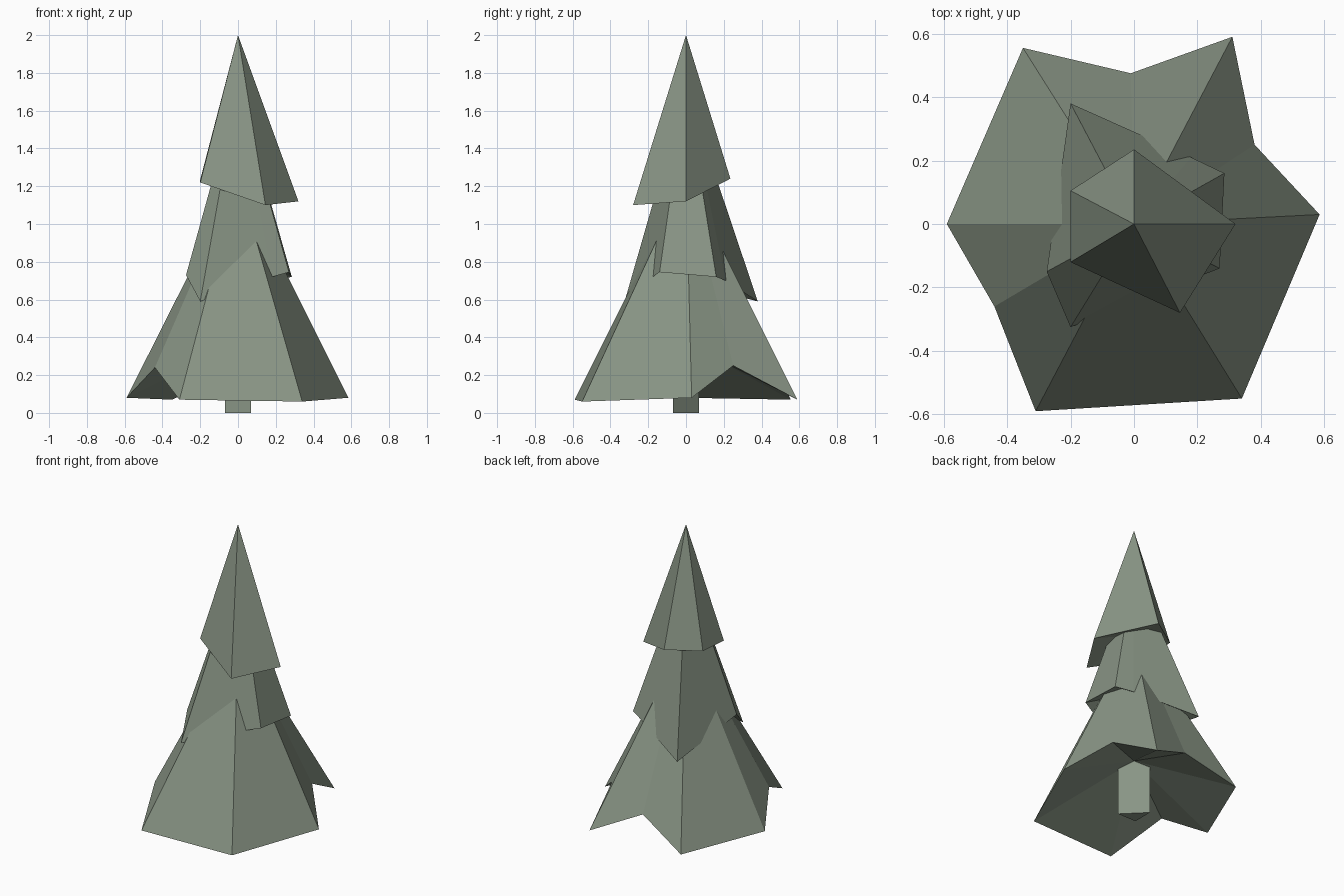
import bpy
import bmesh

# Remove the default cube only
default_cube = bpy.data.objects.get("Cube")
if default_cube:
    bpy.data.objects.remove(default_cube, do_unlink=True)

# One muted green-grey for the whole tree
sage = bpy.data.materials.new("sage_green")
sage.use_nodes = True
sage_colour = (0.25, 0.30, 0.235, 1)
sage.diffuse_color = sage_colour
sage.node_tree.nodes["Principled BSDF"].inputs["Base Color"].default_value = sage_colour


def finish(name, bm):
    """Turn a bmesh into a flat-shaded, coloured object."""
    bmesh.ops.recalc_face_normals(bm, faces=bm.faces)
    mesh = bpy.data.meshes.new(name)
    bm.to_mesh(mesh)
    bm.free()
    mesh.materials.append(sage)
    obj = bpy.data.objects.new(name, mesh)
    bpy.context.collection.objects.link(obj)
    return obj


def foliage_tier(name, rim, tip_height, hollow_height):
    """Jagged low-poly cone: a rim fanned up to the tip and to a raised underside."""
    bm = bmesh.new()
    ring = [bm.verts.new(point) for point in rim]
    for height in (tip_height, hollow_height):
        centre = bm.verts.new((0, 0, height))
        for start, end in zip(ring, ring[1:] + ring[:1]):
            bm.faces.new((start, end, centre))
    return finish(name, bm)


def prism(name, outline, bottom, top):
    """Straight post extruded from a flat outline."""
    bm = bmesh.new()
    base = bm.faces.new([bm.verts.new((x, y, bottom)) for x, y in outline])
    result = bmesh.ops.extrude_face_region(bm, geom=[base], use_keep_orig=True)
    raised = [item for item in result["geom"] if isinstance(item, bmesh.types.BMVert)]
    bmesh.ops.translate(bm, verts=raised, vec=(0, 0, top - bottom))
    return finish(name, bm)


# Wide lower skirt: long branch tips with three raised notches
lower_rim = [
    (-0.59, 0, 0.08), (-0.44, -0.26, 0.24), (-0.31, -0.59, 0.07),
    (0.34, -0.55, 0.06), (0.585, 0.03, 0.08), (0.38, 0.25, 0.25),
    (0.31, 0.59, 0.07), (-0.01, 0.475, 0.22), (-0.35, 0.555, 0.07),
]
foliage_tier("lower_branches", lower_rim, tip_height=1.25, hollow_height=0.37)

# Middle skirt, pierced by the ridges of the lower one
middle_rim = [
    (-0.2, -0.325, 0.59), (0.18, -0.175, 0.72), (0.27, -0.14, 0.745),
    (0.285, 0.16, 0.72), (0.18, 0.21, 0.7), (-0.2, 0.38, 0.59),
    (-0.275, -0.15, 0.73),
]
foliage_tier("middle_branches", middle_rim, tip_height=1.72, hollow_height=0.85)

# Slim crown
crown_rim = [
    (-0.2, -0.12, 1.22), (0.145, -0.28, 1.1), (0.32, 0, 1.12),
    (0, 0.235, 1.24), (-0.2, 0.105, 1.235),
]
foliage_tier("crown_branches", crown_rim, tip_height=2, hollow_height=1.26)

# Three-sided trunk
prism("trunk", [(-0.07, -0.07), (0.07, -0.07), (-0.07, 0.07)], bottom=0, top=0.45)
